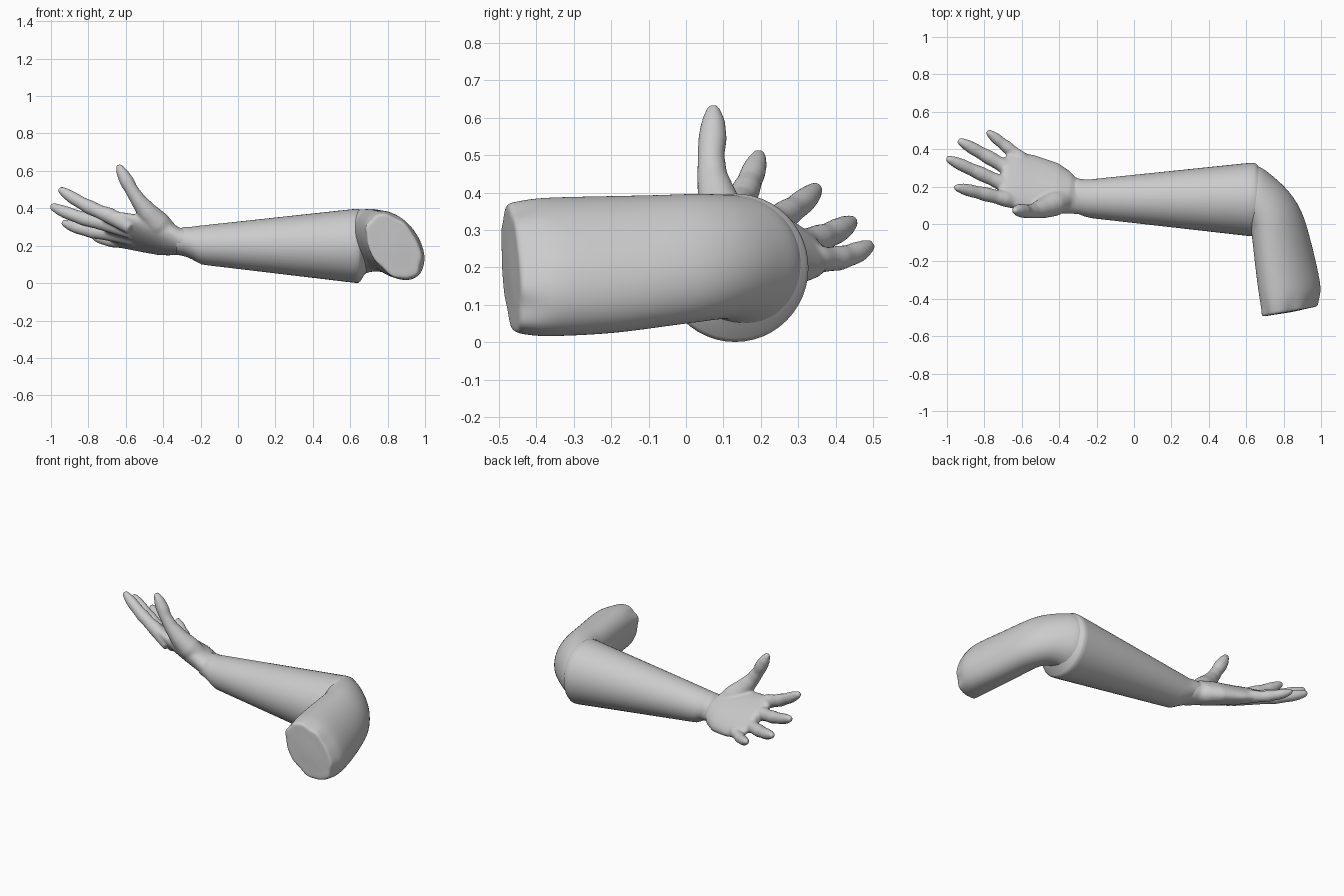
import bpy, bmesh
from math import sin, cos, pi
from mathutils import Vector as V

if "Cube" in bpy.data.objects:
    bpy.data.objects.remove(bpy.data.objects["Cube"])

SEG = 48
mat = bpy.data.materials.new("off_white")
mat.diffuse_color = (1.0, 0.99, 0.97, 1)
mat.use_nodes = True
mat.node_tree.nodes["Principled BSDF"].inputs["Base Color"].default_value = mat.diffuse_color


def add_loft(bm, rings):
    """Skin a list of closed point rings and cap both ends."""
    loops = [[bm.verts.new(p) for p in ring] for ring in rings]
    n = len(loops[0])
    for a, b in zip(loops, loops[1:]):
        for i in range(n):
            j = (i + 1) % n
            bm.faces.new((a[i], a[j], b[j], b[i]))
    bm.faces.new(loops[0][::-1])
    bm.faces.new(loops[-1])


def ellipse(c, u, v, phase=0.0, ripple=0.0, n=SEG):
    pts = []
    for i in range(n):
        t = 2 * pi * i / n
        k = 1 + ripple * (sin(7 * t) + 0.6 * sin(11 * t + 1))
        pts.append(V(c) + (V(u) * cos(t) + V(v) * sin(t - phase)) * k)
    return pts


def add_tube(bm, pts, radii):
    """Round tube along points with a domed tip."""
    pts = [V(p) for p in pts]
    d = (pts[-1] - pts[-2]).normalized()
    r = radii[-1]
    pts += [pts[-1] + d * r * 0.6, pts[-1] + d * r * 0.95]
    radii = list(radii) + [r * 0.8, r * 0.3]
    rings = []
    for i, (p, r) in enumerate(zip(pts, radii)):
        t = (pts[min(i + 1, len(pts) - 1)] - pts[max(i - 1, 0)]).normalized()
        u = t.cross(V((0, 1, 0.3))).normalized()
        rings.append(ellipse(p, u * r, t.cross(u) * r, n=20))
    add_loft(bm, rings)


def finish(bm, name, angle):
    bmesh.ops.recalc_face_normals(bm, faces=bm.faces)
    me = bpy.data.meshes.new(name)
    bm.to_mesh(me)
    bm.free()
    me.materials.append(mat)
    ob = bpy.data.objects.new(name, me)
    bpy.context.collection.objects.link(ob)
    bpy.ops.object.select_all(action='DESELECT')
    ob.select_set(True)
    bpy.context.view_layer.objects.active = ob
    if angle:
        bpy.ops.object.shade_smooth_by_angle(angle=angle)
    else:
        bpy.ops.object.shade_smooth()
    return ob


# Forearm sleeve: x, centre y, centre z, half width, half height, slant
bm = bmesh.new()
add_loft(bm, [ellipse((x, y, z), (0, a, 0), (-s, 0, b)) for x, y, z, a, b, s in [
    (-.33, .152, .222, .088, .066, .0), (-.295, .147, .22, .094, .074, .01),
    (-.265, .14, .212, .099, .088, .025), (-.225, .135, .2, .104, .1, .03),
    (-.19, .135, .2, .108, .105, .03), (.62, .131, .199, .196, .197, 0),
    (.643, .131, .199, .196, .198, 0), (.655, .132, .201, .189, .19, 0),
    (.675, .134, .212, .162, .168, 0), (.70, .137, .22, .13, .15, 0),
    (.72, .137, .22, .09, .12, 0)]])
finish(bm, "forearm_sleeve", 1.0)

# Upper arm sleeve and elbow: inner edge, outer edge, low z, high z, tilt, ripple
sections = [
    ((.80, -.478), (.86, -.468), .16, .23, .4, .0),
    ((.72, -.489), (.945, -.447), .065, .335, .4, .03),
    ((.685, -.497), (.978, -.443), .025, .367, .4, .028),
    ((.684, -.475), (.983, -.425), .02, .373, .4, .02),
    ((.675, -.42), (.994, -.38), .015, .384, .4, .006),
    ((.663, -.35), (1.002, -.335), .016, .388, .4, 0),
    ((.645, -.2), (.968, -.18), .023, .391, .4, 0),
    ((.63, -.06), (.93, -.03), .045, .394, .35, 0),
    ((.625, -.03), (.893, .085), .055, .397, .3, 0),
    ((.62, -.03), (.82, .19), .065, .397, .2, 0),
    ((.61, -.02), (.735, .262), .055, .395, .1, 0),
    ((.60, -.03), (.67, .315), .03, .392, 0, 0),
    ((.58, -.03), (.61, .31), .03, .385, 0, 0)]
bm = bmesh.new()
rings = []
for p, q, lo, hi, tilt, ripple in sections:
    p, q = V((*p, (lo + hi) / 2)), V((*q, (lo + hi) / 2))
    rings.append(ellipse((p + q) / 2, (q - p) / 2, (0, 0, (hi - lo) / 2), tilt, ripple))
add_loft(bm, rings)
ob = finish(bm, "upper_arm_sleeve", None)
ob.modifiers.new("smooth_bend", 'SUBSURF').levels = 2
ob.modifiers["smooth_bend"].render_levels = 2

# Hand: palm loft, fingers and thumb fused by a remesh
bm = bmesh.new()
w = V((.12, .85, -.5)).normalized()
nrm = w.cross(V((-.95, .2, .2))).normalized()
palm = [ellipse((-.22, .137, .205), (0, .09, 0), (0, 0, .08)),
        ellipse((-.31, .15, .222), (0, .097, -.015), (0, 0, .072))]
side = 1 if nrm.z > 0 else -1
for c, a, b in [((-.36, .168, .235), .125, .072), ((-.43, .19, .248), .155, .07),
                ((-.55, .217, .27), .172, .058), ((-.64, .243, .29), .168, .046),
                ((-.69, .255, .303), .14, .036), ((-.71, .258, .308), .11, .024)]:
    palm.append(ellipse(c, w * a, nrm * side * b))
add_loft(bm, palm)

fingers = [((-.69, .135, .362), (-.955, .197, .504)),
           ((-.70, .215, .317), (-1.002, .352, .414)),
           ((-.67, .295, .264), (-.937, .447, .325)),
           ((-.61, .355, .222), (-.783, .494, .26))]
for i, (base, tip) in enumerate(fingers):
    base, tip = V(base), V(tip)
    d = tip - base
    k = .88 if i == 3 else 1
    steps = [-.45, 0, .2, .4, .55, .72, .84, .95]
    radii = [.04, .043, .037, .039, .034, .034, .03, .022]
    pts = [base + d * s - V((0, 0, .05 * s * (1 - s) if s > 0 else 0)) for s in steps]
    add_tube(bm, pts, [r * k for r in radii])

add_tube(bm, [(-.37, .135, .26), (-.43, .108, .32), (-.485, .085, .38),
              (-.535, .07, .445), (-.57, .067, .50), (-.595, .071, .545),
              (-.62, .073, .59), (-.633, .073, .615)],
         [.06, .068, .055, .041, .036, .039, .032, .022])
ob = finish(bm, "hand", None)
m = ob.modifiers.new("fuse", 'REMESH')
m.mode = 'VOXEL'
m.voxel_size = .008
m.use_smooth_shade = True
m = ob.modifiers.new("soften", 'SMOOTH')
m.factor = .5
m.iterations = 8
